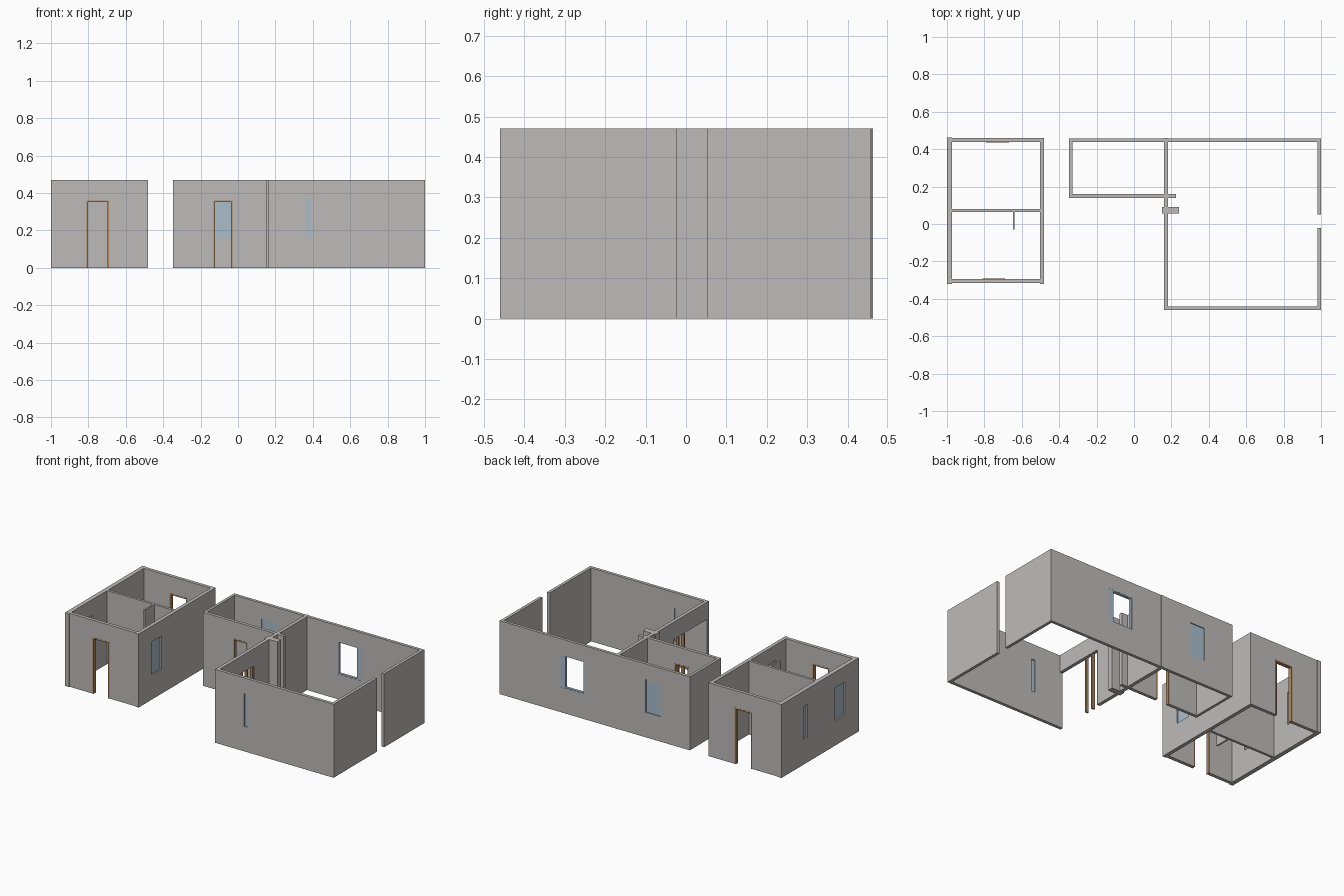
import bpy
import bmesh
from mathutils import Vector

cube = bpy.data.objects.get("Cube")
if cube:
    bpy.data.objects.remove(cube, do_unlink=True)


def material(name, rgb):
    m = bpy.data.materials.new(name)
    m.use_nodes = True
    m.diffuse_color = (*rgb, 1)
    m.node_tree.nodes["Principled BSDF"].inputs["Base Color"].default_value = (*rgb, 1)
    return m


GREY = material("wall grey", (0.51, 0.50, 0.485))
BLUE = material("window blue", (0.40, 0.51, 0.60))
WOOD = material("door wood", (0.43, 0.25, 0.11))

HEIGHT = 0.47
DOOR = (0, 0.36)
WINDOW = (0.16, 0.37)


def finish(name, bm, mat):
    bmesh.ops.recalc_face_normals(bm, faces=bm.faces)
    mesh = bpy.data.meshes.new(name)
    bm.to_mesh(mesh)
    bm.free()
    mesh.materials.append(mat)
    obj = bpy.data.objects.new(name, mesh)
    bpy.context.collection.objects.link(obj)
    return obj


def slab(name, axis, side, span, zs, holes=(), mat=GREY):
    """Upright slab running along axis, 'side' is its thickness range,
    holes are (start, end, bottom, top)."""
    us = sorted({*span, *(u for h in holes for u in h[:2])})
    vs = sorted({*zs, *(v for h in holes for v in h[2:])})
    bm = bmesh.new()

    def point(u, v):
        return (u, side[0], v) if axis == "x" else (side[0], u, v)

    for u0, u1 in zip(us, us[1:]):
        for v0, v1 in zip(vs, vs[1:]):
            u, v = (u0 + u1) / 2, (v0 + v1) / 2
            if any(h[0] < u < h[1] and h[2] < v < h[3] for h in holes):
                continue
            corners = ((u0, v0), (u1, v0), (u1, v1), (u0, v1))
            bm.faces.new([bm.verts.new(point(*c)) for c in corners])
    bmesh.ops.remove_doubles(bm, verts=bm.verts, dist=0.0001)
    res = bmesh.ops.extrude_face_region(bm, geom=bm.faces[:], use_keep_orig=True)
    depth = side[1] - side[0]
    move = Vector((0, depth, 0)) if axis == "x" else Vector((depth, 0, 0))
    verts = [g for g in res["geom"] if isinstance(g, bmesh.types.BMVert)]
    bmesh.ops.translate(bm, verts=verts, vec=move)
    bmesh.ops.recalc_face_normals(bm, faces=bm.faces)
    bmesh.ops.dissolve_limit(bm, angle_limit=0.01, verts=bm.verts, edges=bm.edges)
    return finish(name, bm, mat)


def wall(name, axis, side, span, doors=(), windows=(), open_windows=(), gaps=()):
    """Full-height wall with framed doors, glazed windows and plain gaps."""
    holes = [(*d, *DOOR) for d in (*doors, *gaps)]
    holes += [(*w, *WINDOW) for w in (*windows, *open_windows)]
    slab(name, axis, side, span, (0, HEIGHT), holes)
    lo, hi = side
    for a, b in doors:
        t = 0.008
        slab(name + "_door_frame", axis, (lo - 0.001, hi + 0.001), (a, b), DOOR,
             [(a + t, b - t, 0, DOOR[1] - t)], WOOD)
    mid = (lo + hi) / 2
    for a, b in windows:
        slab(name + "_window_pane", axis, (mid - 0.004, mid + 0.004), (a, b), WINDOW, (), BLUE)
    for a, b in open_windows:
        t = 0.006
        slab(name + "_window_frame", axis, (lo + 0.001, hi - 0.001), (a, b), WINDOW,
             [(a + t, b - 0.035, WINDOW[0] + t, WINDOW[1] - t)], BLUE)


# Detached small building
wall("annex_left_wall", "y", (-1.0, -0.972), (-0.32, 0.463),
     windows=[(-0.18, -0.08), (0.2, 0.24)])
wall("annex_right_wall", "y", (-0.503, -0.48), (-0.32, 0.46), windows=[(-0.19, -0.09)])
wall("annex_front_wall", "x", (-0.315, -0.293), (-0.973, -0.502), doors=[(-0.81, -0.69)])
wall("annex_back_wall", "x", (0.438, 0.459), (-0.973, -0.502), doors=[(-0.79, -0.667)])
wall("annex_partition", "x", (0.065, 0.081), (-0.973, -0.502))
wall("annex_stub_wall", "y", (-0.648, -0.638), (-0.03, 0.066))

# Middle room
wall("middle_left_wall", "y", (-0.347, -0.33), (0.14, 0.457))
wall("middle_front_wall", "x", (0.14, 0.16), (-0.346, 0.225), doors=[(-0.13, -0.03)])
wall("middle_back_wall", "x", (0.438, 0.457), (-0.346, 0.161), windows=[(-0.14, -0.035)])

# Large room
wall("hall_left_wall", "y", (0.16, 0.182), (-0.46, 0.46), gaps=[(-0.44, -0.1)])
wall("hall_front_wall", "x", (-0.46, -0.44), (0.161, 1.0), windows=[(0.366, 0.39)])
wall("hall_back_wall", "x", (0.438, 0.457), (0.161, 1.0), open_windows=[(0.4, 0.57)])
wall("hall_right_front_wall", "y", (0.98, 0.999), (-0.459, -0.022))
wall("hall_right_back_wall", "y", (0.98, 0.999), (0.052, 0.456))
wall("hall_pillar", "x", (0.055, 0.092), (0.15, 0.24))

# Wooden posts of the wide opening
for y in (-0.22, -0.165, -0.11):
    slab("opening_post", "y", (0.161, 0.181), (y, y + 0.01), DOOR, (), WOOD)
